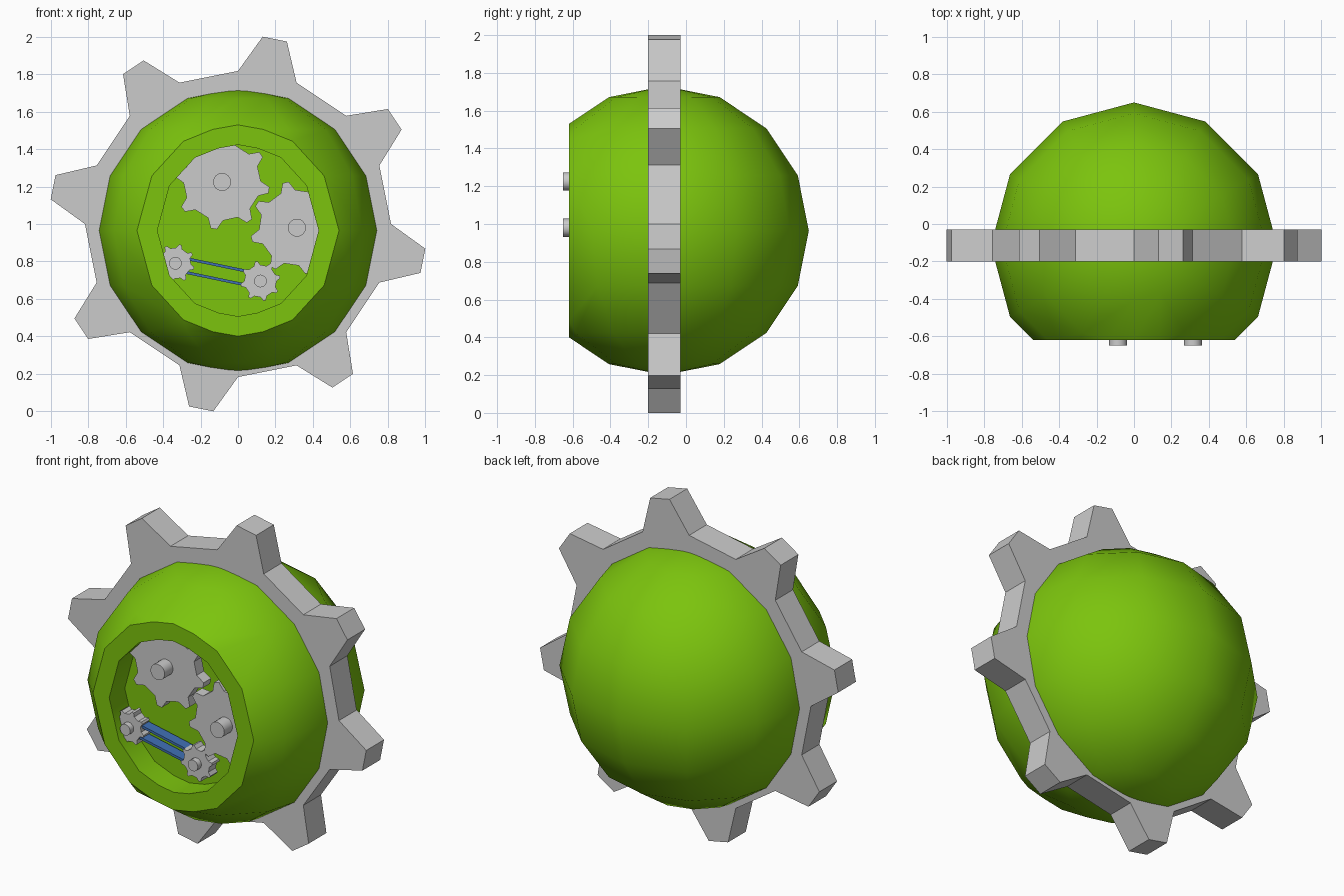
import bpy, bmesh
from math import sin, cos, pi, radians, atan2, hypot
from mathutils import Vector, Matrix

if "Cube" in bpy.data.objects:
    bpy.data.objects.remove(bpy.data.objects["Cube"])

def material(name, rgb):
    m = bpy.data.materials.new(name)
    m.diffuse_color = (*rgb, 1)
    m.use_nodes = True
    m.node_tree.nodes["Principled BSDF"].inputs["Base Color"].default_value = m.diffuse_color
    return m

green = material("green_paint", (0.20, 0.55, 0.004))
blue = material("blue_belt", (0.05, 0.16, 0.45))

def finish(bm, name, mat=None, smooth=None):
    bmesh.ops.recalc_face_normals(bm, faces=bm.faces)
    me = bpy.data.meshes.new(name)
    bm.to_mesh(me)
    bm.free()
    ob = bpy.data.objects.new(name, me)
    bpy.context.collection.objects.link(ob)
    if mat:
        me.materials.append(mat)
    if smooth:
        bpy.ops.object.select_all(action='DESELECT')
        ob.select_set(True)
        bpy.context.view_layer.objects.active = ob
        bpy.ops.object.shade_smooth_by_angle(angle=radians(smooth))
    return ob

def prism(name, pts, y0, y1, mat=None, smooth=None):
    """Extrude an x-z outline from y0 to y1."""
    bm = bmesh.new()
    a = [bm.verts.new((x, y0, z)) for x, z in pts]
    b = [bm.verts.new((x, y1, z)) for x, z in pts]
    bm.faces.new(a)
    bm.faces.new(b[::-1])
    n = len(pts)
    for i in range(n):
        j = (i + 1) % n
        bm.faces.new((a[i], b[i], b[j], a[j]))
    return finish(bm, name, mat, smooth)

def gear(name, cx, cz, r, tip_deg, y0, y1):
    """Eight-toothed gear; tip_deg is the direction of one tooth."""
    pts = []
    for t in range(8):
        for off, k in ((-11.25, 0.81), (-3.75, 1), (3.75, 1), (11.25, 0.81)):
            a = radians(tip_deg + 45 * t + off)
            pts.append((cx + r * k * cos(a), cz + r * k * sin(a)))
    return prism(name, pts, y0, y1)

def arc(cx, cz, r, a0, a1, n):
    return [(cx + r * cos(a0 + (a1 - a0) * i / n), cz + r * sin(a0 + (a1 - a0) * i / n))
            for i in range(n + 1)]

# Body: low-poly ball, sliced flat in front, with a recess
FRONT, FLOOR = -0.62, -0.47
bm = bmesh.new()
bmesh.ops.create_uvsphere(bm, u_segments=12, v_segments=8, radius=0.765,
                          matrix=Matrix.Translation((0, -0.115, 0.965)))
cut = bmesh.ops.bisect_plane(bm, geom=bm.verts[:] + bm.edges[:] + bm.faces[:],
                             plane_co=(0, FRONT, 0), plane_no=(0, -1, 0), clear_outer=True)
rim = [e for e in cut['geom_cut'] if isinstance(e, bmesh.types.BMEdge)]
cap = bmesh.ops.contextual_create(bm, geom=rim)['faces'][0]
bmesh.ops.recalc_face_normals(bm, faces=bm.faces)
bmesh.ops.inset_individual(bm, faces=[cap], thickness=0.105, use_even_offset=True)
ext = bmesh.ops.extrude_face_region(bm, geom=[cap])['geom']
bmesh.ops.translate(bm, verts=[v for v in ext if isinstance(v, bmesh.types.BMVert)],
                    vec=(0, FLOOR - FRONT, 0))
if cap.is_valid:
    bmesh.ops.delete(bm, geom=[cap], context='FACES_ONLY')
finish(bm, "body", green, 35)

# Large gear ring around the body
gear("outer_gear", 0, 1.0, 1.01, 78.75, -0.20, -0.03)

# Gears in the recess with their axles: centre, radius, tooth angle, axle radius, axle tip
inner = {
    "upper_gear": (-0.085, 1.225, 0.255, -10, 0.048, -0.65),
    "side_gear": (0.315, 0.98, 0.25, 14, 0.048, -0.65),
    "left_pulley_gear": (-0.335, 0.79, 0.103, 30, 0.034, -0.605),
    "right_pulley_gear": (0.12, 0.695, 0.107, 12, 0.034, -0.605),
}
for name, (cx, cz, r, ang, ar, tip) in inner.items():
    gear(name, cx, cz, r, ang, -0.57, -0.50)
    prism(name + "_axle", arc(cx, cz, ar, 0, 2 * pi * 15 / 16, 15), tip, FLOOR + 0.01, None, 35)

# Belt: a thin loop around the two small gears
(ax, az), (bx, bz) = inner["left_pulley_gear"][:2], inner["right_pulley_gear"][:2]
d = atan2(bz - az, bx - ax)
def loop(r):
    return arc(ax, az, r, d + pi / 2, d + 3 * pi / 2, 8) + arc(bx, bz, r, d - pi / 2, d + pi / 2, 8)
bm = bmesh.new()
rings = [[bm.verts.new((x, y, z)) for x, z in loop(r)]
         for r, y in ((0.044, -0.555), (0.044, -0.49), (0.029, -0.49), (0.029, -0.555))]
n = len(rings[0])
for k in range(4):
    p, q = rings[k], rings[(k + 1) % 4]
    for i in range(n):
        j = (i + 1) % n
        bm.faces.new((p[i], p[j], q[j], q[i]))
finish(bm, "belt", blue, 35)
